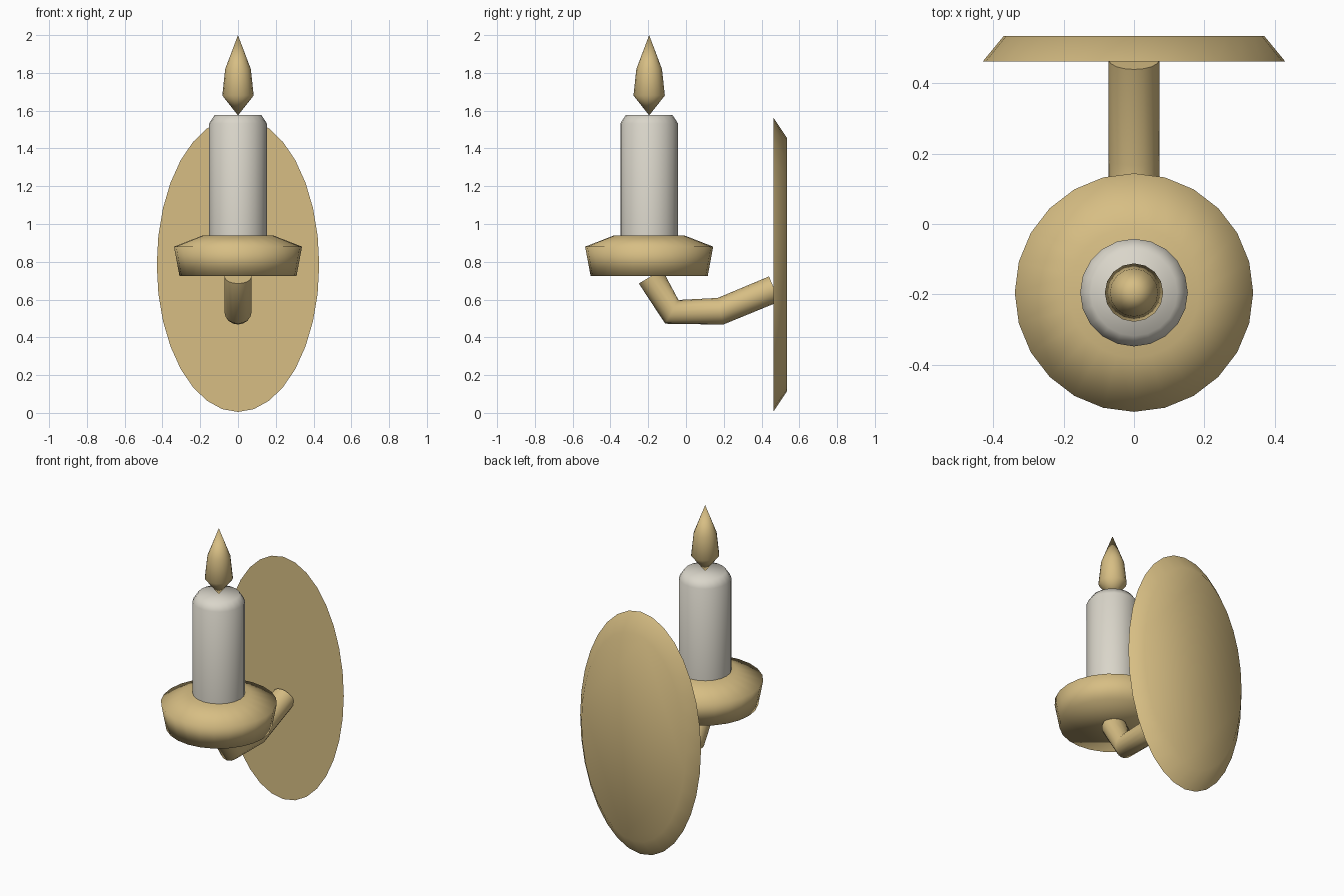
import bpy, bmesh, math
from mathutils import Vector

if "Cube" in bpy.data.objects:
    bpy.data.objects.remove(bpy.data.objects["Cube"])

AXIS_Y = -0.195  # candle axis


def material(name, rgb):
    m = bpy.data.materials.new(name)
    m.diffuse_color = (*rgb, 1)
    m.use_nodes = True
    m.node_tree.nodes["Principled BSDF"].inputs["Base Color"].default_value = m.diffuse_color
    return m


gold = material("warm gold", (0.68, 0.515, 0.23))
wax = material("ivory wax", (0.70, 0.67, 0.59))


def loft(name, rings, mat):
    """Skin equal rings of points, closing both ends with flat caps."""
    bm = bmesh.new()
    loops = [[bm.verts.new(p) for p in ring] for ring in rings]
    n = len(loops[0])
    for a, b in zip(loops, loops[1:]):
        for i in range(n):
            j = (i + 1) % n
            bm.faces.new((a[i], a[j], b[j], b[i]))
    bm.faces.new(loops[0][::-1])
    bm.faces.new(loops[-1])
    bmesh.ops.remove_doubles(bm, verts=bm.verts, dist=0.0005)
    bmesh.ops.recalc_face_normals(bm, faces=bm.faces)
    mesh = bpy.data.meshes.new(name)
    bm.to_mesh(mesh)
    bm.free()
    mesh.materials.append(mat)
    ob = bpy.data.objects.new(name, mesh)
    bpy.context.collection.objects.link(ob)
    bpy.ops.object.select_all(action='DESELECT')
    ob.select_set(True)
    bpy.context.view_layer.objects.active = ob
    bpy.ops.object.shade_smooth_by_angle(angle=math.radians(80))
    return ob


def ring(center, u, v, n):
    """Ellipse of n points spanned by the half axes u and v."""
    c, u, v = Vector(center), Vector(u), Vector(v)
    return [c + u * math.sin(2 * math.pi * i / n) + v * math.cos(2 * math.pi * i / n)
            for i in range(n)]


def turned(name, profile, n, mat):
    """Lathe a (radius, z) profile about the candle axis."""
    return loft(name, [ring((0, AXIS_Y, z), (r, 0, 0), (0, r, 0), n)
                       for r, z in profile], mat)


# Oval wall plate, chamfered toward the wall
loft("wall_plate", [ring((0, y, 0.785), (rx, 0, 0), (0, 0, rz), 32)
                    for y, rx, rz in ((0.462, 0.43, 0.78), (0.535, 0.37, 0.67))], gold)

# Drip dish, candle and flame
turned("drip_dish", [(0.31, 0.725), (0.339, 0.88), (0.185, 0.94)], 24, gold)
turned("candle", [(0.153, 0.90), (0.153, 1.532), (0.123, 1.578)], 20, wax)
turned("flame", [(0.0001, 1.575), (0.083, 1.68), (0.068, 1.82), (0.0001, 2.0)], 16, gold)

# Bent arm joining the dish to the plate
path = [Vector((0, y, z)) for y, z in
        ((-0.188, 0.722), (-0.075, 0.535), (0.182, 0.538), (0.467, 0.656))]
steps = [(b - a).normalized() for a, b in zip(path, path[1:])]
arm_rings = []
for i, p in enumerate(path):
    t = (steps[max(i - 1, 0)] + steps[min(i, len(steps) - 1)]).normalized()
    side = Vector((1, 0, 0))
    arm_rings.append(ring(p, side * 0.072, t.cross(side) * 0.072, 16))
loft("arm", arm_rings, gold)
